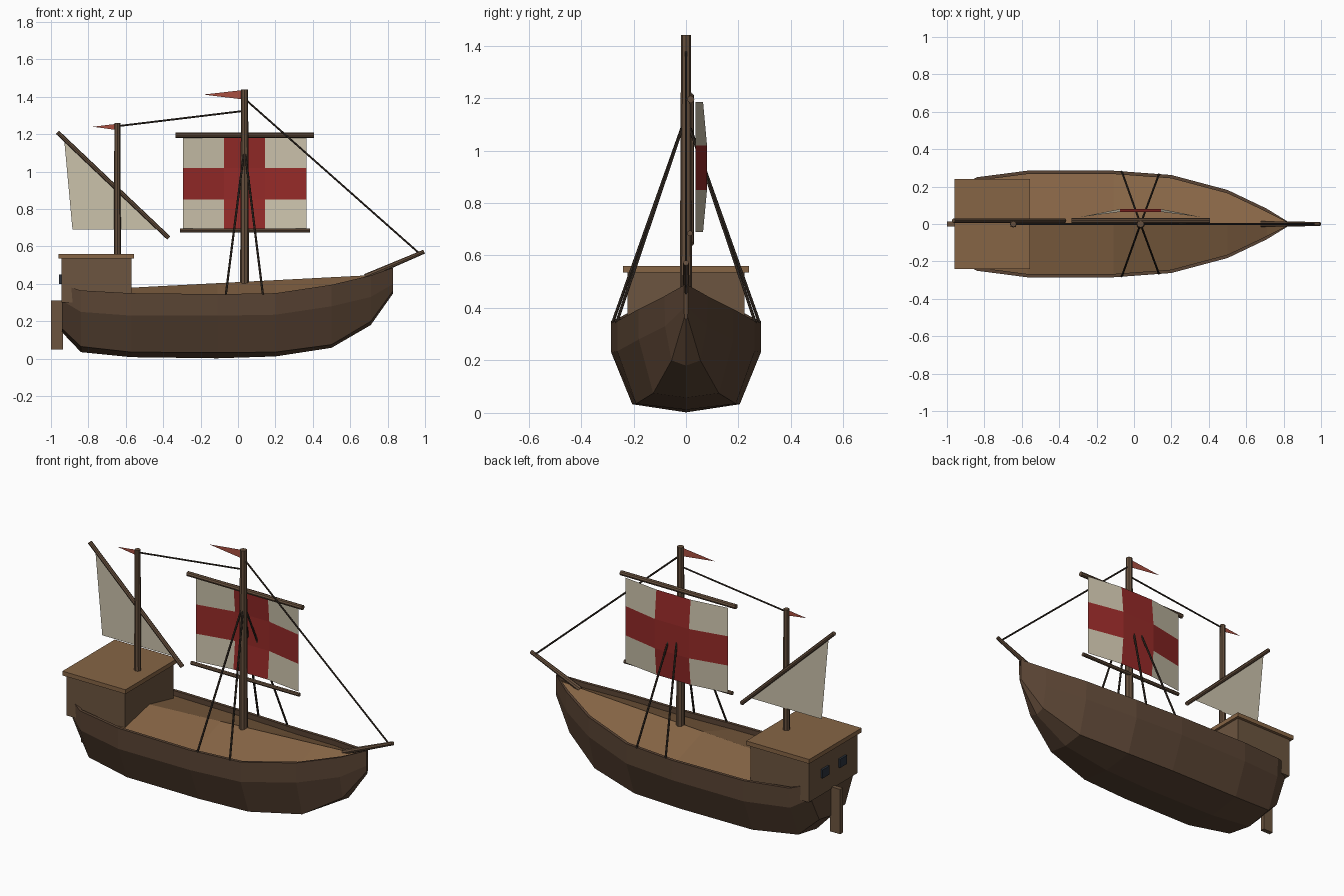
import bpy, bmesh
from mathutils import Vector, Matrix

if "Cube" in bpy.data.objects:
    bpy.data.objects.remove(bpy.data.objects["Cube"])


def mat(name, r, g, b):
    m = bpy.data.materials.new(name)
    m.diffuse_color = (r, g, b, 1)
    m.use_nodes = True
    m.node_tree.nodes["Principled BSDF"].inputs["Base Color"].default_value = m.diffuse_color
    return m


HULL = mat("dark_wood", .102, .058, .034)
DECK = mat("deck_wood", .24, .13, .06)
WALL = mat("castle_wood", .15, .09, .05)
SPAR = mat("spar_wood", .13, .078, .046)
ROPE = mat("rope", .04, .028, .02)
CREAM = mat("canvas", .60, .54, .41)
RED = mat("red_cloth", .30, .023, .021)
FLAG = mat("flag_cloth", .40, .08, .053)
GLASS = mat("window_glass", .025, .032, .045)


def finish(name, bm, *mats):
    me = bpy.data.meshes.new(name)
    bm.to_mesh(me)
    bm.free()
    for m in mats:
        me.materials.append(m)
    ob = bpy.data.objects.new(name, me)
    bpy.context.collection.objects.link(ob)
    return ob


def box(name, lo, hi, m):
    lo, hi = Vector(lo), Vector(hi)
    bm = bmesh.new()
    bmesh.ops.create_cube(bm, size=1, matrix=Matrix.Translation((lo + hi) / 2)
                          @ Matrix.Diagonal((*(hi - lo), 1)))
    return finish(name, bm, m)


def rod(name, a, b, r1, r2, m, sides=8):
    a, b = Vector(a), Vector(b)
    d = b - a
    rot = d.to_track_quat('Z', 'Y').to_matrix().to_4x4()
    bm = bmesh.new()
    bmesh.ops.create_cone(bm, cap_ends=True, segments=sides, radius1=r1, radius2=r2,
                          depth=d.length, matrix=Matrix.Translation((a + b) / 2) @ rot)
    return finish(name, bm, m)


def sheet(name, pts, m):
    bm = bmesh.new()
    bm.faces.new([bm.verts.new(p) for p in pts])
    return finish(name, bm, m)


# Hull stations: x, gunwale y z, side y z, chine y z, keel z
STATIONS = [
    (-.94, .197, .395, .197, .31, .12, .16, .14),
    (-.84, .25, .365, .245, .25, .17, .065, .035),
    (-.57, .285, .35, .285, .23, .205, .035, .008),
    (-.11, .285, .345, .285, .23, .205, .033, .002),
    (.20, .262, .35, .262, .235, .19, .035, .012),
    (.50, .182, .395, .18, .28, .125, .075, .058),
    (.71, .082, .445, .08, .33, .055, .20, .18),
    (.83, .008, .487, .008, .40, .006, .365, .35),
]


def section(x, gy, gz, sy, sz, cy, cz, kz):
    iy = max(gy - .018, .003)
    half = [(gy, gz), (iy, gz), (iy, gz - .03)]
    half = [(cy, cz), (sy, sz)] + half
    crown = .36 + .052 * (x + .95)
    ring = [(0, kz)] + half + [(0, crown)] + [(-y, z) for y, z in reversed(half)]
    return [(x, y, z) for y, z in ring]


# Hull with bulwark rim and crowned deck
bm = bmesh.new()
rings = [[bm.verts.new(p) for p in section(*s)] for s in STATIONS]
n = len(rings[0])
for a, b in zip(rings, rings[1:]):
    for i in range(n):
        j = (i + 1) % n
        f = bm.faces.new((a[i], a[j], b[j], b[i]))
        f.material_index = 1 if i in (5, 6) else 0
bm.faces.new(rings[0])
bm.faces.new(rings[-1])
bmesh.ops.recalc_face_normals(bm, faces=bm.faces)
finish("hull", bm, HULL, DECK)

# Rudder and aftcastle
box("rudder", (-1, -.013, .05), (-.935, .013, .31), WALL)
box("aftcastle", (-.945, -.223, .30), (-.57, .223, .54), WALL)
box("aftcastle_roof", (-.96, -.24, .535), (-.555, .24, .56), DECK)
for side, y in (("left", .08), ("right", -.08)):
    box("stern_window_" + side, (-.957, y - .032, .40), (-.935, y + .032, .45), GLASS)

# Masts, bowsprit and yards
MX, ZX = .035, -.645
rod("main_mast", (MX, 0, .36), (MX, 0, 1.44), .024, .019, SPAR)
rod("mizzen_mast", (ZX, 0, .55), (ZX, 0, 1.26), .019, .016, SPAR)
rod("bowsprit", (.68, 0, .438), (.995, 0, .572), .015, .011, SPAR)
rod("main_upper_yard", (-.335, .018, 1.195), (.405, .018, 1.195), .014, .014, SPAR)
rod("main_lower_yard", (-.31, .015, .685), (.385, .015, .685), .011, .011, SPAR)
rod("mizzen_yard", (-.965, .018, 1.21), (-.37, .018, .645), .012, .012, SPAR)

# Billowing square sail with a cross: 3 x 3 panels
xs, zs = (-.295, -.075, .145, .365), (.69, .85, 1.02, 1.185)
bm = bmesh.new()
grid = []
for k, z in enumerate(zs):
    bulge = .08 if k in (1, 2) else .065
    grid.append([bm.verts.new((x, bulge if i in (1, 2) else .036, z))
                 for i, x in enumerate(xs)])
for k in range(3):
    for i in range(3):
        f = bm.faces.new((grid[k][i], grid[k][i + 1], grid[k + 1][i + 1], grid[k + 1][i]))
        f.material_index = int(i == 1 or k == 1)
finish("main_sail", bm, CREAM, RED)

# Triangular aft sail
sheet("mizzen_sail", [(-.93, .018, 1.178), (-.885, .018, .69), (-.42, .018, .69)], CREAM)

# Pennants
sheet("main_pennant", [(MX, 0, 1.437), (-.185, 0, 1.412), (MX, 0, 1.385)], FLAG)
sheet("mizzen_pennant", [(ZX, 0, 1.256), (-.775, 0, 1.24), (ZX, 0, 1.222)], FLAG)

# Rigging
rod("forestay", (MX, 0, 1.39), (.965, 0, .567), .005, .005, ROPE, 6)
rod("mast_stay", (ZX, 0, 1.243), (MX, 0, 1.325), .005, .005, ROPE, 6)
for side, s in (("left", 1), ("right", -1)):
    for end, x, y in (("aft", -.065, .28), ("fore", .133, .265)):
        rod(f"shroud_{side}_{end}", (MX, 0, 1.13), (x, s * y, .343), .006, .006, ROPE, 6)
